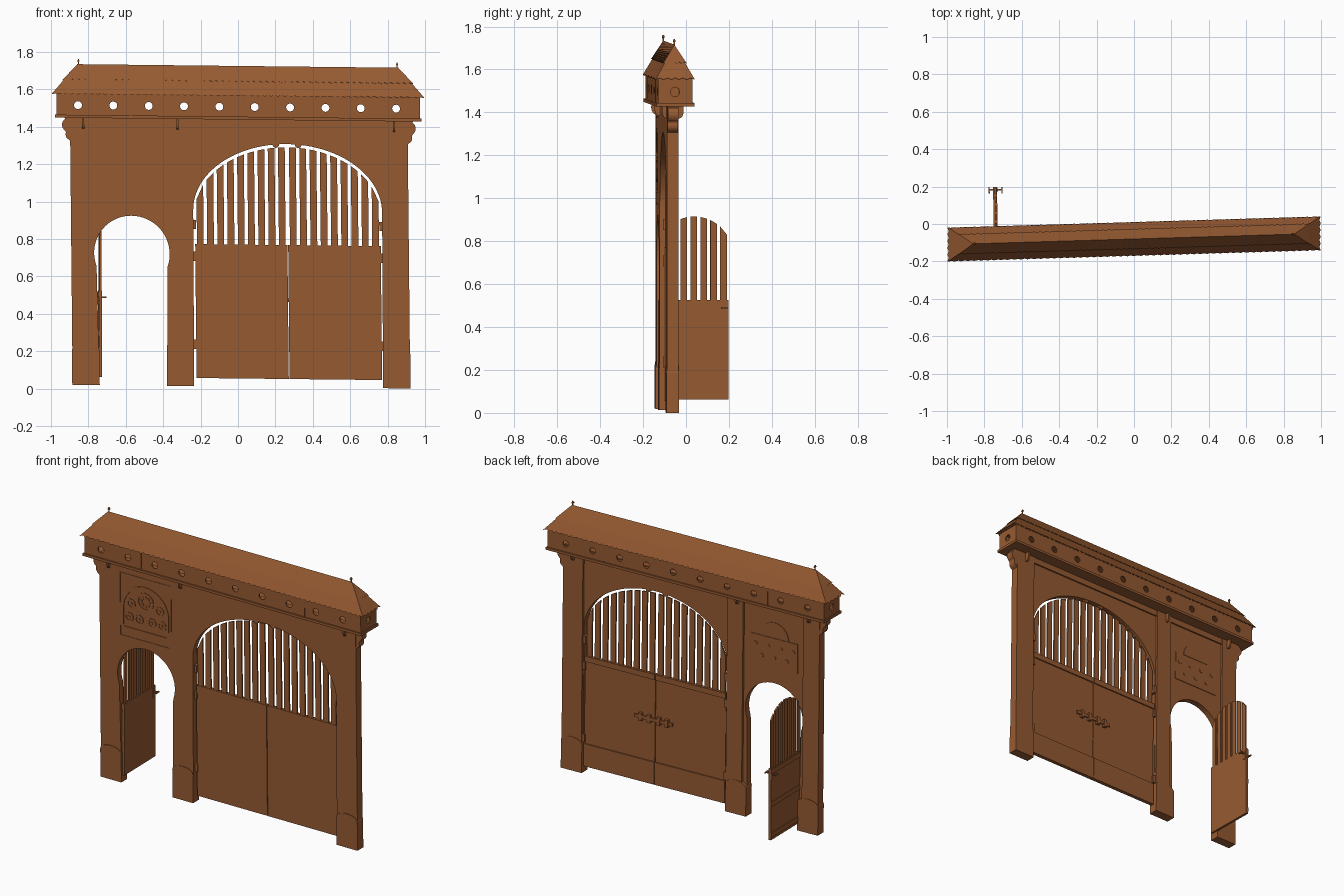
import bpy, bmesh, math
from mathutils import Matrix

if "Cube" in bpy.data.objects:
    bpy.data.objects.remove(bpy.data.objects["Cube"])

wood = bpy.data.materials.new("brown_wood")
wood.diffuse_color = (0.305, 0.102, 0.031, 1)
wood.use_nodes = True
wood.node_tree.nodes["Principled BSDF"].inputs["Base Color"].default_value = wood.diffuse_color

# The whole gate leans and turns slightly
LEAN = Matrix(((1, 0, -0.01, 0.016), (0.03, 1, 0, -0.08), (-0.011, 0, 1, 0), (0, 0, 0, 1)))
BASE = 0.0105


def finish(name, bm, M, smooth=False):
    bmesh.ops.recalc_face_normals(bm, faces=bm.faces)
    bm.transform(M)
    me = bpy.data.meshes.new(name)
    bm.to_mesh(me)
    bm.free()
    me.materials.append(wood)
    ob = bpy.data.objects.new(name, me)
    bpy.context.collection.objects.link(ob)
    if smooth:
        bpy.ops.object.select_all(action='DESELECT')
        ob.select_set(True)
        bpy.context.view_layer.objects.active = ob
        bpy.ops.object.shade_smooth_by_angle(angle=math.radians(30))
    return ob


def build(name, prisms, M=LEAN, smooth=False):
    """Each prism is (list of x-z loops, y0, y1); extra loops are holes."""
    bm = bmesh.new()
    for loops, y0, y1 in prisms:
        edges = []
        for loop in loops:
            vs = [bm.verts.new((x, y0, z)) for x, z in loop]
            edges += [bm.edges.new((vs[i - 1], vs[i])) for i in range(len(vs))]
        res = bmesh.ops.triangle_fill(bm, edges=edges, normal=(0, -1, 0))
        faces = [g for g in res['geom'] if isinstance(g, bmesh.types.BMFace)]
        ext = bmesh.ops.extrude_face_region(bm, geom=faces, use_keep_orig=True)
        for v in ext['geom']:
            if isinstance(v, bmesh.types.BMVert):
                v.co.y = y1
    return finish(name, bm, M, smooth)


def rect(x0, x1, z0, z1):
    return [(x0, z0), (x1, z0), (x1, z1), (x0, z1)]


def box(x0, x1, y0, y1, z0, z1):
    return ([rect(x0, x1, z0, z1)], y0, y1)


def arc(cx, cz, rx, rz, a0, a1, n):
    return [(cx + rx * math.cos(math.radians(a0 + (a1 - a0) * i / n)),
             cz + rz * math.sin(math.radians(a0 + (a1 - a0) * i / n))) for i in range(n + 1)]


def circle(cx, cz, r, n=24):
    return arc(cx, cz, r, r, 0, 360, n)[:-1]


def crosswise(x):
    """Turns a profile to face sideways at the given x."""
    return LEAN @ Matrix(((0, 1, 0, x), (1, 0, 0, 0), (0, 0, 1, 0), (0, 0, 0, 1)))


# Wall with keyhole doorway and wide cart arch
AX, AZ, RX, RZ = 0.259, 0.95, 0.505, 0.36
outline = [(-0.90, BASE), (-0.90, 1.46), (0.905, 1.46), (0.905, BASE), (0.76, BASE)]
outline += arc(AX, AZ, RX, RZ, 0, 180, 48)
outline += [(-0.25, BASE), (-0.395, BASE)]
outline += arc(-0.576, 0.716, 0.202, 0.202, -20, 200, 36)
outline += [(-0.755, BASE)]
build("gate_wall", [([outline], -0.035, 0.004)], smooth=True)

# Raised posts and top rail on the back
build("back_posts", [box(-0.90, -0.785, 0.003, 0.018, BASE, 1.45),
                     box(-0.362, -0.25, 0.003, 0.018, BASE, 1.45),
                     box(0.766, 0.905, 0.003, 0.018, BASE, 1.45),
                     box(-0.90, 0.905, 0.003, 0.014, 1.40, 1.45)])

# Post feet with rounded tops
for side, x0, x1 in (("left", -0.902, -0.755), ("middle", -0.395, -0.25), ("right", 0.76, 0.907)):
    c, h = (x0 + x1) / 2, (x1 - x0) / 2
    foot = [(x0, BASE), (x1, BASE)] + arc(c, 0.195, h, 0.035, 0, 180, 12)
    build(side + "_post_foot", [([foot], -0.039, 0.021)])

# Lobes at the crown of the arch
build("arch_lobes", [([circle(AX + d, 1.306, 0.017, 16)], -0.03, 0.0) for d in (-0.06, 0.06)])


# Gate leaf: boards below, pointed-up slats above
def leaf(name, x0, x1, z0, z1, n, fill, top, y0, y1, M):
    pitch = (x1 - x0) / n
    parts = [box(x0, x1, y0, y1, z0, z1)]
    for i in range(n):
        c = x0 + pitch * (i + 0.5)
        a, b = c - pitch * fill / 2, c + pitch * fill / 2
        parts.append(([[(a, z1 - 0.01), (b, z1 - 0.01), (b, top(b)), (a, top(a))]], y0 + 0.003, y1 - 0.003))
    return build(name, parts, M)


def arch_top(x):
    return AZ - 0.012 + (RZ - 0.005) * math.sqrt(max(0, 1 - ((x - AX) / (RX - 0.008)) ** 2))


def door_top(u):
    return 0.735 + 0.18 * math.sqrt(max(0, 1 - ((u - 0.165) / 0.18) ** 2))


leaf("left_gate_leaf", -0.237, 0.256, 0.054, 0.77, 9, 0.66, arch_top, -0.014, 0.002, LEAN)
leaf("right_gate_leaf", 0.260, 0.755, 0.054, 0.77, 9, 0.66, arch_top, -0.014, 0.002, LEAN)

# Rails, hinges and sliding bolt of the large gate
rails = [box(a, b, 0.001, 0.010, z0, z1) for a, b in ((-0.237, 0.256), (0.260, 0.755))
         for z0, z1 in ((0.054, 0.20), (0.735, 0.77))]
build("gate_rails", rails)
build("gate_hinges", [box(x - 0.012, x + 0.012, -0.02, 0.012, z, z + 0.05)
                      for x in (-0.243, 0.76) for z in (0.21, 0.68, 0.85)])
build("gate_bolt", [box(0.13, 0.40, 0.008, 0.016, 0.465, 0.485)] +
      [box(x, x + 0.022, 0.002, 0.020, 0.45, 0.50) for x in (0.16, 0.215, 0.285, 0.345)])

# Small door standing open to the back
OPEN = Matrix.Translation((-0.735, -0.127, 0)) @ Matrix.Rotation(math.radians(91), 4, 'Z')
leaf("small_door", 0, 0.325, 0.062, 0.525, 7, 0.66, door_top, -0.008, 0.008, OPEN)
build("small_door_rails", [box(0, 0.325, 0.007, 0.013, z, z + 0.03) for z in (0.08, 0.28, 0.49)], OPEN)
build("small_door_handle", [box(0.307, 0.315, -0.038, 0.038, 0.485, 0.493),
                            box(0.300, 0.322, -0.012, 0.012, 0.45, 0.51),
                            box(0.290, 0.325, -0.038, -0.031, 0.485, 0.493),
                            box(0.290, 0.325, 0.031, 0.038, 0.485, 0.493)], OPEN)

# Carved relief above the small door, front
PX = -0.576
carving = [([rect(PX - 0.182, PX + 0.182, 0.965, 1.375), rect(PX - 0.176, PX + 0.176, 0.971, 1.369)], -0.038, -0.034)]
arched = lambda r, z0: [(PX - r, z0), (PX + r, z0)] + arc(PX, 1.155, r, r, 0, 180, 24)
carving.append(([arched(0.165, 1.02), arched(0.152, 1.033)], -0.039, -0.034))
carving.append(([circle(PX, 1.225, 0.058), circle(PX, 1.225, 0.047)], -0.039, -0.034))
for i in range(8):
    a = math.radians(i * 45)
    carving.append(([circle(PX + 0.029 * math.cos(a), 1.225 + 0.029 * math.sin(a), 0.009, 8)], -0.039, -0.034))
for s in (-1, 1):
    for dx, z in ((0.10, 1.19), (0.115, 1.10), (0.045, 1.10)):
        carving.append(([circle(PX + s * dx, z, 0.03, 16), circle(PX + s * dx, z, 0.02, 16)], -0.039, -0.034))
        carving.append(([circle(PX + s * dx, z, 0.008, 8)], -0.039, -0.034))
build("front_carving", carving)

# Carved relief, back
back = [([rect(PX - 0.165, PX + 0.165, 1.02, 1.21)], 0.003, 0.008),
        ([arc(PX, 1.212, 0.1, 0.1, 0, 180, 20)], 0.003, 0.008)]
for i in range(7):
    back.append(([circle(PX - 0.132 + 0.044 * i, 1.115 + 0.035 * (-1) ** i, 0.014, 10)], 0.007, 0.011))
build("back_carving", back)

# Scrolled corbels at the post tops
for s, x, side in ((-1, -0.899, "left"), (1, 0.904, "right")):
    scroll = [(0, 1.45), (0, 1.315)] + arc(0.0, 1.35, 0.025, 0.03, -70, 20, 6) \
        + arc(0.01, 1.40, 0.034, 0.036, -60, 60, 8) + [(0.034, 1.45)]
    build(side + "_corbel", [([[(x + s * u, z) for u, z in scroll]], -0.033, 0.016)])
hook = [(-0.058, 1.445)] + arc(-0.035, 1.415, 0.022, 0.034, 160, 270, 8) \
    + arc(0.022, 1.415, 0.022, 0.034, -90, 20, 8) + [(0.046, 1.445)]
for side, x in (("left", -0.83), ("middle", -0.325), ("right", 0.832)):
    build(side + "_cross_bracket", [([hook], -0.006, 0.006)], crosswise(x))

# Dovecote box under the roof, pierced by round holes
holes = [circle(-0.006 + 0.189 * (i - 4.5), 1.506, 0.021) for i in range(10)]
panel = [rect(-0.972, 0.972, 1.45, 1.572)] + holes
build("dovecote_front", [(panel, -0.079, -0.071)])
build("dovecote_back", [(panel, 0.073, 0.081)])
for side, x in (("left", -0.968), ("right", 0.968)):
    build("dovecote_%s_end" % side,
          [([rect(-0.075, 0.077, 1.45, 1.572), circle(0, 1.506, 0.021)], -0.004, 0.004)], crosswise(x))
build("dovecote_floor", [box(-0.98, 0.98, -0.088, 0.090, 1.438, 1.454)])
build("dovecote_joint_strips", [box(x - 0.003, x + 0.003, y, y + 0.004, 1.454, 1.565)
                                for x in (-0.575, 0.575) for y in (-0.081, 0.079)])
build("roof_soffit", [box(-0.978, 0.978, -0.082, 0.082, 1.566, 1.573)])


# Hipped roof in two shingle tiers with scalloped edges
def ring(bm, f, off, wave):
    pts, corners = [], [(-1, -1), (1, -1), (1, 1), (-1, 1)]
    for k in range(4):
        (ax, ay), (bx, by) = corners[k], corners[(k + 1) % 4]
        n = 112 if k % 2 == 0 else 10
        for i in range(n):
            t, g = i / n, f + wave * (i % 2)
            hx, hy = 0.998 - 0.14 * g + off, 0.092 * (1 - g) + off
            pts.append(bm.verts.new(((ax + (bx - ax) * t) * hx, (ay + (by - ay) * t) * hy, 1.563 + 0.162 * g)))
    return pts


bm = bmesh.new()
rings = [ring(bm, *r) for r in ((0.06, -0.014, 0), (0, 0, 0.05), (0.5, 0, 0), (0.46, 0.006, 0.05), (1, 0, 0))]
for lo, hi in zip(rings, rings[1:]):
    for i in range(len(lo)):
        bm.faces.new((lo[i - 1], lo[i], hi[i], hi[i - 1]))
bmesh.ops.remove_doubles(bm, verts=bm.verts, dist=0.0002)
finish("shingle_roof", bm, LEAN)

# Finials on the ridge ends
for side, x in (("left", -0.852), ("right", 0.852)):
    build(side + "_finial", [box(x - 0.003, x + 0.003, -0.003, 0.003, 1.715, 1.752),
                             ([circle(x, 1.742, 0.006, 10)], -0.006, 0.006)])
